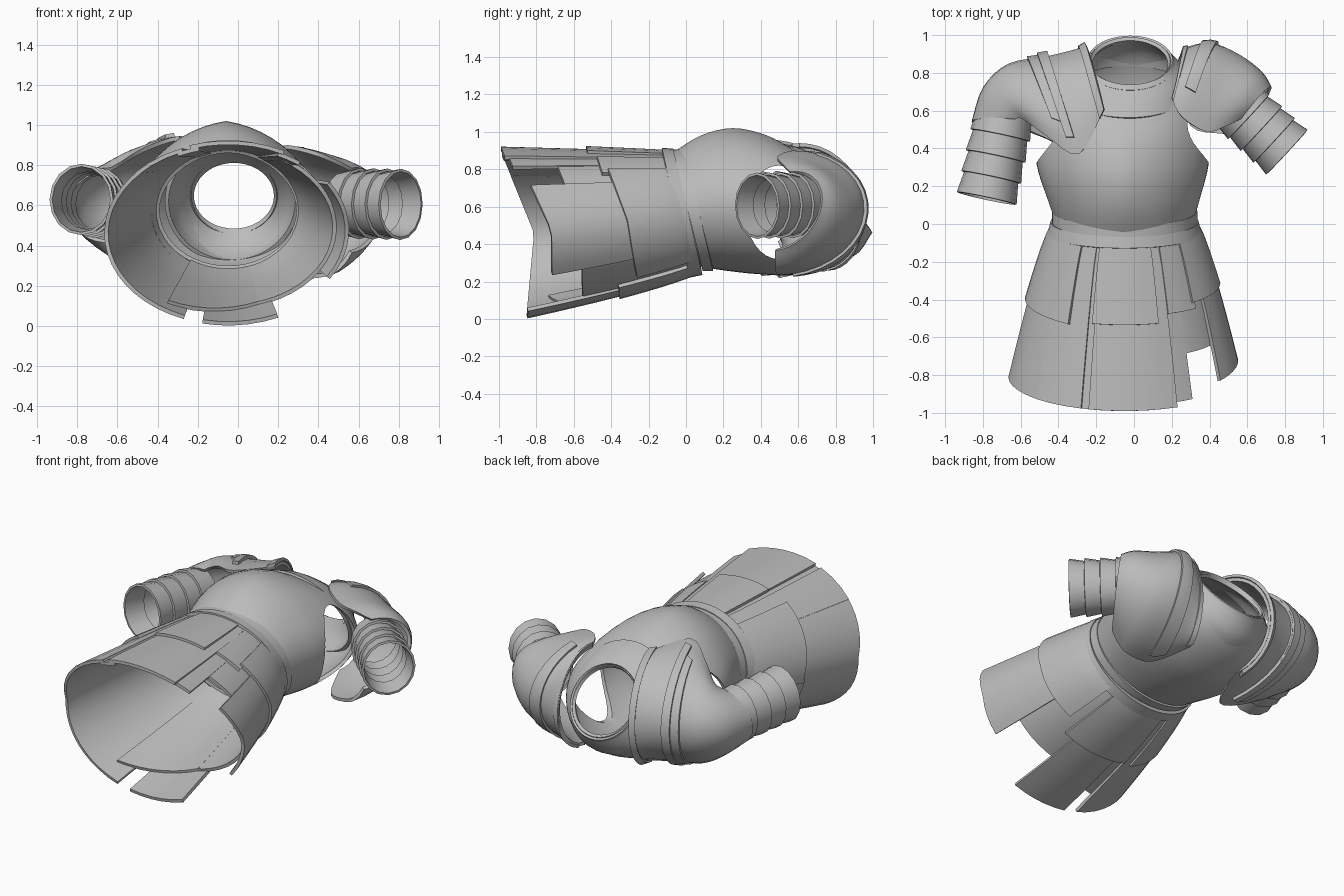
import bpy
from math import sin, cos, radians, pi
from mathutils import Vector

cube = bpy.data.objects.get("Cube")
if cube:
    bpy.data.objects.remove(cube, do_unlink=True)

steel = bpy.data.materials.new("grey_steel")
steel.use_nodes = True
GREY = (0.5, 0.5, 0.5, 1)
steel.diffuse_color = GREY
steel.node_tree.nodes["Principled BSDF"].inputs["Base Color"].default_value = GREY


def loft(name, rows, thick=0.02, closed=False, cutter=None):
    """Skin rows of points into a plate of even thickness."""
    n = len(rows[0])
    faces = []
    for r in range(len(rows) - 1):
        for i in range(n if closed else n - 1):
            j = (i + 1) % n
            faces.append((r * n + i, r * n + j, (r + 1) * n + j, (r + 1) * n + i))
    mesh = bpy.data.meshes.new(name)
    mesh.from_pydata([tuple(p) for row in rows for p in row], [], faces)
    mesh.materials.append(steel)
    obj = bpy.data.objects.new(name, mesh)
    bpy.context.collection.objects.link(obj)
    bpy.ops.object.select_all(action='DESELECT')
    obj.select_set(True)
    bpy.context.view_layer.objects.active = obj
    mod = obj.modifiers.new("thickness", 'SOLIDIFY')
    mod.thickness = thick
    mod.offset = 0
    bpy.ops.object.modifier_apply(modifier=mod.name)
    if cutter:
        cut = obj.modifiers.new("armholes", 'BOOLEAN')
        cut.operation = 'DIFFERENCE'
        cut.solver = 'EXACT'
        cut.object = cutter
        bpy.ops.object.modifier_apply(modifier=cut.name)
    bpy.ops.object.shade_smooth_by_angle(angle=radians(32))


def smooth_rows(rows, steps=4):
    """Add in-between rows along a soft curve through the given ones."""
    out = []
    last = len(rows) - 1
    for k in range(last):
        a, b, c, d = (rows[max(0, min(last, k + m))] for m in (-1, 0, 1, 2))
        for s in range(steps):
            t = s / steps
            out.append([0.5 * (2 * q + (r - p) * t + (2 * p - 5 * q + 4 * r - v) * t * t
                               + (3 * q - p - 3 * r + v) * t ** 3)
                        for p, q, r, v in zip(a, b, c, d)])
    return out + [list(rows[last])]


def ring(y_front, y_back, z_front, z_back, cx, rx, ridge=0, n=48):
    """Tilted oval around the body, with an optional ridge at the front."""
    pts = []
    for i in range(n):
        a = 2 * pi * i / n
        u = (1 + cos(a)) / 2
        peak = ridge * max(0, 1 - min(a, 2 * pi - a) / radians(50))
        pts.append(Vector((cx + rx * sin(a), y_back + (y_front - y_back) * u,
                           z_back + (z_front - z_back) * u + peak)))
    return pts


# Breastplate and backplate, with armholes cut straight through
bpy.ops.mesh.primitive_cylinder_add(vertices=32, radius=1, depth=3, location=(0, 0.495, 0.57),
                                    rotation=(0, pi / 2, 0))
cutter = bpy.context.object
cutter.name = "armhole_cutter"
cutter.scale = (0.25, 0.175, 1)
cutter.hide_render = True
body = [ring(-0.08, 0.08, 0.86, 0.29, -0.05, 0.35, 0.01),
        ring(0.08, 0.2, 0.93, 0.27, -0.055, 0.395, 0.04),
        ring(0.25, 0.38, 0.95, 0.25, -0.06, 0.445, 0.06),
        ring(0.42, 0.58, 0.94, 0.245, -0.06, 0.45, 0.035),
        ring(0.56, 0.78, 0.905, 0.29, -0.05, 0.41),
        ring(0.65, 0.91, 0.87, 0.37, -0.03, 0.31),
        ring(0.73, 0.98, 0.82, 0.48, -0.02, 0.205)]
loft("cuirass", smooth_rows(body), 0.02, True, cutter)
bpy.data.objects.remove(cutter, do_unlink=True)

# Gorget over the upper chest, and its neck rim
loft("gorget", smooth_rows([ring(0.56, 0.84, 0.92, 0.32, -0.03, 0.325),
                            ring(0.65, 0.92, 0.885, 0.365, -0.025, 0.29),
                            ring(0.72, 0.985, 0.84, 0.465, -0.02, 0.215)], 3), 0.02, True)
loft("neck_rim", [ring(0.7, 0.97, 0.85, 0.45, -0.02, 0.225),
                  ring(0.73, 0.985, 0.83, 0.47, -0.02, 0.213)], 0.03, True)

# Double belt at the waist
loft("belt_upper", [ring(-0.01, 0.145, 0.895, 0.27, -0.05, 0.37),
                    ring(-0.07, 0.09, 0.89, 0.27, -0.05, 0.37)], 0.03, True)
loft("belt_lower", [ring(-0.07, 0.085, 0.895, 0.25, -0.05, 0.378),
                    ring(-0.13, 0.015, 0.9, 0.235, -0.05, 0.395)], 0.03, True)


def skirt_point(angle, t, lift):
    """Flared skirt surface; angle is measured from the front towards the left."""
    a = radians(angle)
    c = cos(a)
    y_top = 0.0 - 0.08 * c
    y_hem = -0.81 - (0.18 * c if c > 0 else -0.04 * c)
    f = t ** 0.8
    out = lift * (0.4 + 0.6 * t)
    rx, rz, cz = 0.36 + 0.23 * f + out, 0.3 + 0.13 * f + out, 0.575 - 0.115 * f
    return Vector((-0.05 + rx * sin(a), y_top + (y_hem - y_top) * t, cz + rz * c))


def panel(name, start, end, length, lift, length_end=None):
    steps = max(3, int(abs(end - start) / 7))
    length_end = length_end or length
    rows = []
    for r in range(7):
        row = []
        for i in range(steps + 1):
            k = i / steps
            row.append(skirt_point(start + (end - start) * k,
                                   (length + (length_end - length) * k) * r / 6, lift))
        rows.append(row)
    loft(name, rows, 0.02)


# Skirt: long under plates, then shorter overlapping tiers
panel("skirt_lining", 30, 165, 0.7, 0, 0.68)
panel("skirt_lining_back", 163, 212, 0.68, -0.002, 0.88)
panel("skirt_right_side", -46, -159, 1, 0.016)
panel("skirt_front_right", -49, -22, 1, 0.018)
panel("skirt_front_strip", -25, -14, 1, 0.004)
panel("skirt_front_centre", -18, 27, 1, 0.022)
panel("skirt_front_left", 25, 37, 0.97, 0.006)
panel("skirt_left_side", 57, 122, 0.91, 0.025, 0.87)
panel("skirt_back", 156, 192, 1, 0.018)
panel("tier_right", -34, -100, 0.52, 0.042, 0.48)
panel("tier_right_back", -97, -152, 0.5, 0.034)
panel("tier_front", -19, 20, 0.5, 0.045)
panel("tier_front_left", 27, 48, 0.45, 0.03)
panel("tier_left", 45, 140, 0.41, 0.048, 0.36)
panel("tier_back", 148, 200, 0.47, 0.038)


def hoop(front, outer, back, n=18):
    """Half oval from a front point over the shoulder to a back point."""
    f, o, b = Vector(front), Vector(outer), Vector(back)
    c, h = (f + b) / 2, (f - b) / 2
    return [c + (o - c) * cos(a) + h * sin(a)
            for a in (pi / 2 - pi * i / n for i in range(n + 1))]


# Shoulder domes
right_dome = smooth_rows([
    hoop((-0.16, 0.61, 0.905), (-0.25, 0.93, 0.6), (-0.2, 0.68, 0.28)),
    hoop((-0.29, 0.37, 0.935), (-0.45, 0.88, 0.6), (-0.31, 0.41, 0.24)),
    hoop((-0.46, 0.47, 0.88), (-0.66, 0.84, 0.6), (-0.48, 0.46, 0.28)),
    hoop((-0.58, 0.56, 0.81), (-0.79, 0.72, 0.6), (-0.6, 0.51, 0.36)),
    hoop((-0.63, 0.56, 0.78), (-0.85, 0.54, 0.6), (-0.63, 0.5, 0.42))])
left_dome = smooth_rows([
    hoop((0.2, 0.67, 0.875), (0.26, 0.92, 0.57), (0.2, 0.75, 0.28)),
    hoop((0.25, 0.57, 0.89), (0.4, 0.95, 0.57), (0.3, 0.52, 0.245)),
    hoop((0.38, 0.49, 0.86), (0.55, 0.89, 0.58), (0.45, 0.48, 0.26)),
    hoop((0.48, 0.52, 0.82), (0.67, 0.8, 0.6), (0.52, 0.48, 0.31)),
    hoop((0.56, 0.56, 0.78), (0.72, 0.72, 0.6), (0.56, 0.48, 0.37))])
loft("right_pauldron", right_dome)
loft("left_pauldron", left_dome)


def raised(name, dome, first, lifts, trim=(0, 0)):
    """Strip that follows a shoulder dome, lifted off it row by row."""
    rows = []
    for row, lift in zip(dome[first:], lifts):
        centre = (row[0] + row[-1]) / 2
        rows.append([centre + (p - centre) * lift for p in row[trim[0]:len(row) - trim[1]]])
    loft(name, rows)


# Raised bands across the shoulders, and flanges beside the neck
raised("right_band_under", right_dome, 4, (1.03, 1.03, 1.03), (2, 1))
raised("right_band", right_dome, 4, (1.055, 1.055), (1, 1))
raised("left_band", left_dome, 3, (1.04, 1.04, 1.04), (2, 1))
raised("right_flange", right_dome, 0, (1.08, 1.04), (0, 1))
raised("left_flange", left_dome, 0, (1.04, 1.03), (0, 1))


def sleeve(side, start, end, size, count=4, n=16):
    """Overlapping flared lames along the upper arm."""
    start, end = Vector(start), Vector(end)
    axis = (end - start).normalized()
    across = axis.cross(Vector((0, 0, 1))).normalized()
    up = across.cross(axis)
    step = (end - start) / count
    for k in range(count):
        rows = []
        for t, flare in ((-0.2, 0.88), (0.4, 0.94), (1, 1)):
            r = size * flare
            c = start + step * (k + t)
            rows.append([c + across * r * cos(2 * pi * i / n) + up * r * 1.1 * sin(2 * pi * i / n)
                         for i in range(n)])
        loft(f"{side}_arm_lame_{k + 1}", rows, 0.014, True)


sleeve("right", (-0.685, 0.58, 0.61), (-0.78, 0.135, 0.63), 0.155)
sleeve("left", (0.54, 0.63, 0.61), (0.81, 0.38, 0.605), 0.155)
